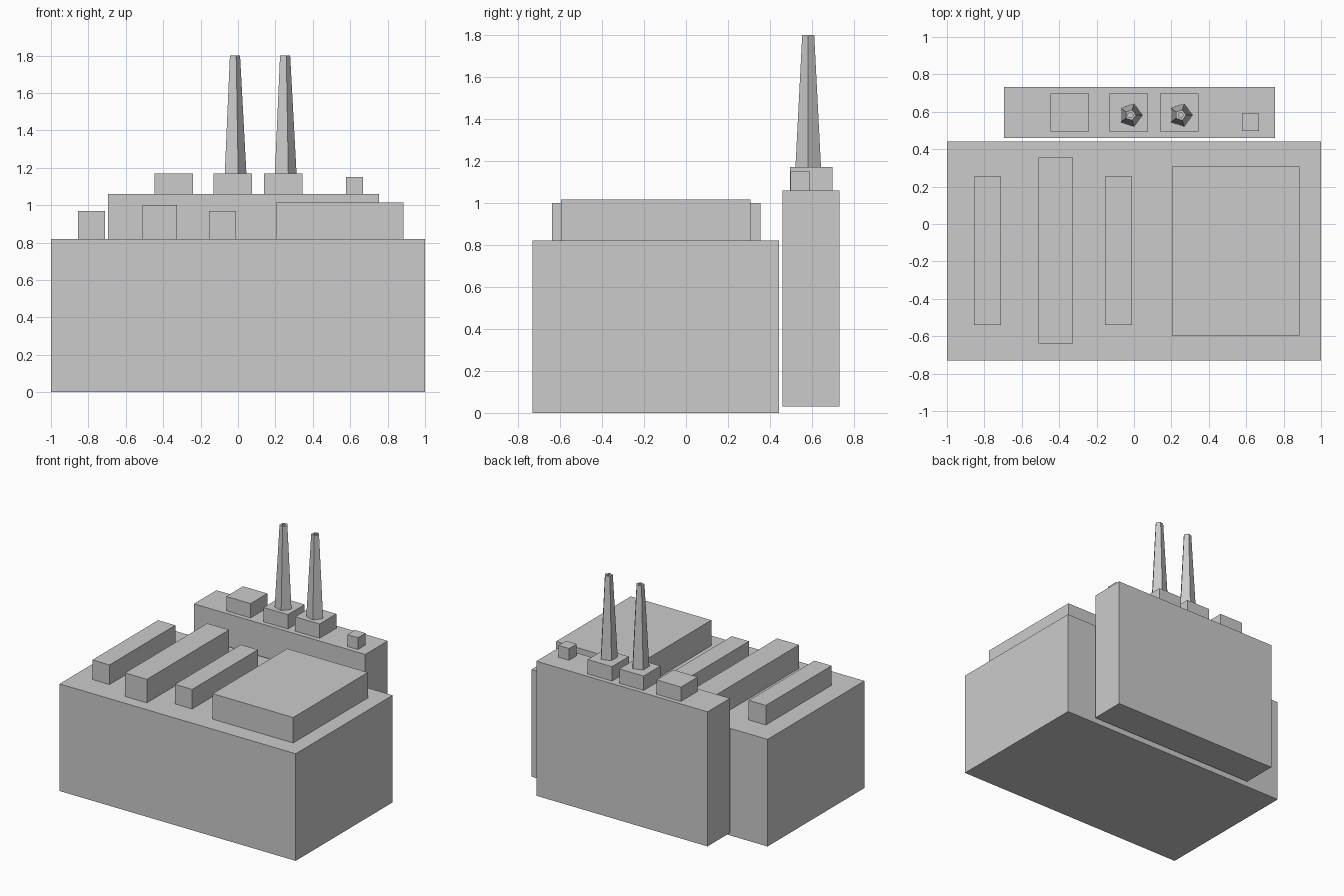
import bpy, bmesh
from math import cos, sin, pi

if "Cube" in bpy.data.objects:
    bpy.data.objects.remove(bpy.data.objects["Cube"])


def make_object(name, bm):
    bmesh.ops.recalc_face_normals(bm, faces=bm.faces)
    mesh = bpy.data.meshes.new(name)
    bm.to_mesh(mesh)
    bm.free()
    obj = bpy.data.objects.new(name, mesh)
    bpy.context.collection.objects.link(obj)
    return obj


def box(name, x, y, z):
    """Box from (min, max) ranges on each axis."""
    bm = bmesh.new()
    bmesh.ops.create_cube(bm, size=1)
    for v in bm.verts:
        v.co = [(r[0] + r[1]) / 2 + c * (r[1] - r[0]) for r, c in zip((x, y, z), v.co)]
    return make_object(name, bm)


def chimney(name, cx, cy, profile, sides=5):
    """Tapered stack lofted through (radius, height) rings, capped at both ends."""
    bm = bmesh.new()
    rings = [[bm.verts.new((cx + r * cos(2 * pi * i / sides), cy + r * sin(2 * pi * i / sides), z))
              for i in range(sides)] for r, z in profile]
    for a, b in zip(rings, rings[1:]):
        for i in range(sides):
            j = (i + 1) % sides
            bm.faces.new((a[i], a[j], b[j], b[i]))
    bm.faces.new(rings[0])
    bm.faces.new(rings[-1])
    return make_object(name, bm)


# Main hall and the taller rear block
HALL_TOP, REAR_TOP = 0.82, 1.06
box("main_hall", (-1, 1), (-0.73, 0.442), (0, HALL_TOP))
box("rear_block", (-0.695, 0.755), (0.46, 0.732), (0.03, REAR_TOP))

# Long roof ridges and the wide roof deck on the hall
box("roof_ridge_left", (-0.855, -0.71), (-0.54, 0.255), (HALL_TOP, 0.97))
box("roof_ridge_middle", (-0.51, -0.325), (-0.638, 0.355), (HALL_TOP, 1.0))
box("roof_ridge_right", (-0.155, -0.01), (-0.54, 0.255), (HALL_TOP, 0.97))
box("roof_deck", (0.202, 0.884), (-0.595, 0.308), (HALL_TOP, 1.015))

# Square plinths and a small vent on the rear block
for i, x in enumerate((-0.343, -0.027, 0.241)):
    box(f"plinth_{i + 1}", (x - 0.103, x + 0.103), (0.495, 0.698), (REAR_TOP, 1.17))
box("small_vent", (0.577, 0.667), (0.498, 0.59), (REAR_TOP, 1.15))

# Five-sided chimneys with a recessed mouth
STACK = [(0.064, 1.17), (0.03, 1.80), (0.015, 1.80), (0.015, 1.77)]
for i, x in enumerate((-0.019, 0.249)):
    chimney(f"chimney_{i + 1}", x, 0.582, STACK)
